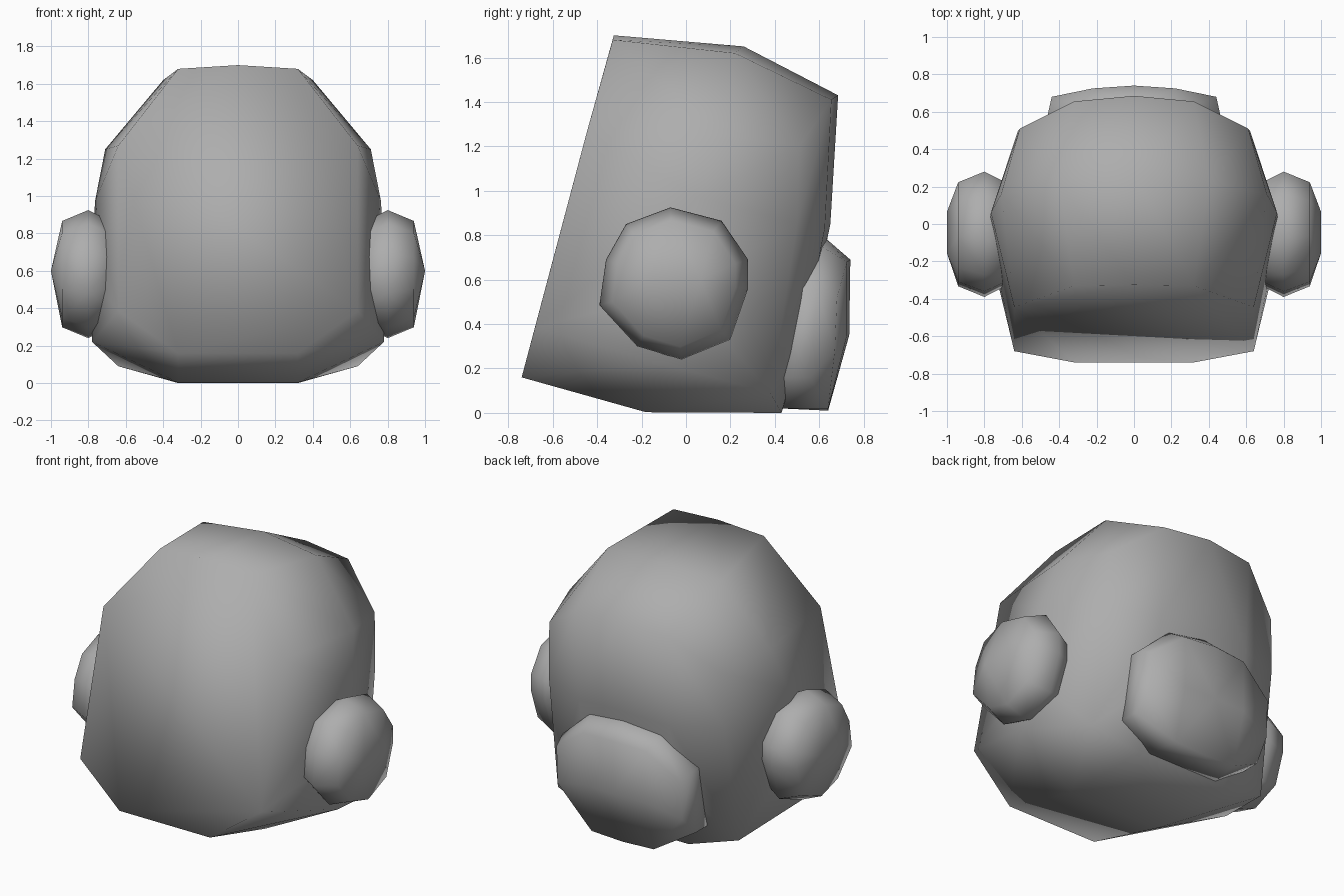
import bpy, bmesh, math

if "Cube" in bpy.data.objects:
    bpy.data.objects.remove(bpy.data.objects["Cube"])

grey = bpy.data.materials.new("mid_grey")
grey.diffuse_color = (.42, .42, .42, 1)
grey.use_nodes = True
grey.node_tree.nodes["Principled BSDF"].inputs["Base Color"].default_value = grey.diffuse_color


def hull(name, pts):
    """Smooth-shaded convex faceted solid through the given points."""
    bm = bmesh.new()
    for p in pts:
        bm.verts.new(p)
    res = bmesh.ops.convex_hull(bm, input=bm.verts[:])
    junk = {v for v in res["geom_interior"] + res["geom_unused"]
            if isinstance(v, bmesh.types.BMVert)}
    bmesh.ops.delete(bm, geom=list(junk), context='VERTS')
    bmesh.ops.dissolve_limit(bm, angle_limit=math.radians(2),
                             verts=bm.verts[:], edges=bm.edges[:])
    bmesh.ops.recalc_face_normals(bm, faces=bm.faces[:])
    for f in bm.faces:
        f.smooth = True
    me = bpy.data.meshes.new(name)
    bm.to_mesh(me)
    bm.free()
    me.materials.append(grey)
    ob = bpy.data.objects.new(name, me)
    bpy.context.collection.objects.link(ob)
    return ob


def mirrored(half):
    return half + [(-x, y, z) for x, y, z in half if x > 0]


# Body: flat tilted front, widest middle ring, rounded back
front = [(0, -.325, 1.70), (.32, -.33, 1.68), (.64, -.445, 1.27),
         (.64, -.68, .385), (.32, -.74, .16)]
middle = [(0, .26, 1.65), (.40, .22, 1.62), (.71, .16, 1.25), (.765, .06, .97),
          (.78, -.02, .55), (.78, -.10, .22), (.32, -.18, .003)]
back = [(0, .685, 1.43), (.32, .655, 1.41), (.61, .51, 1.20), (.62, .50, .85),
        (.64, .38, .09), (.32, .43, .0), (0, .65, .85), (.32, .625, .83),
        (0, .56, .42), (.32, .54, .40)]
hull("body", mirrored(front + middle + back))

# Rear pack: rounded lump low on the back
pack = [(0, .74, .69), (.22, .725, .68), (.44, .68, .52), (.44, .67, .28),
        (0, .735, .35), (.22, .725, .35), (.22, .64, .02), (0, .64, .01),
        (0, .63, .785), (.25, .61, .75), (.46, .59, .56), (.46, .56, .16),
        (.25, .43, .02), (.25, .45, .70), (.46, .45, .56), (.46, .42, .16)]
hull("rear_pack", mirrored(pack))

# Side pods: ten-sided domes on each side, ending in a short ridge
outline = [(-.27, .85), (-.07, .925), (.16, .865), (.28, .69), (.28, .56),
           (.20, .33), (-.02, .24), (-.22, .30), (-.39, .485), (-.36, .69)]
cy, cz = -.055, .582
for side, label in ((1, "right"), (-1, "left")):
    pts = [(side * x, cy + (y - cy) * s, cz + (z - cz) * s)
           for x, s in ((.64, .76), (.80, 1), (.94, .83)) for y, z in outline]
    pts += [(side, cy + d, .60) for d in (-.10, .12)]
    hull("side_pod_" + label, pts)
